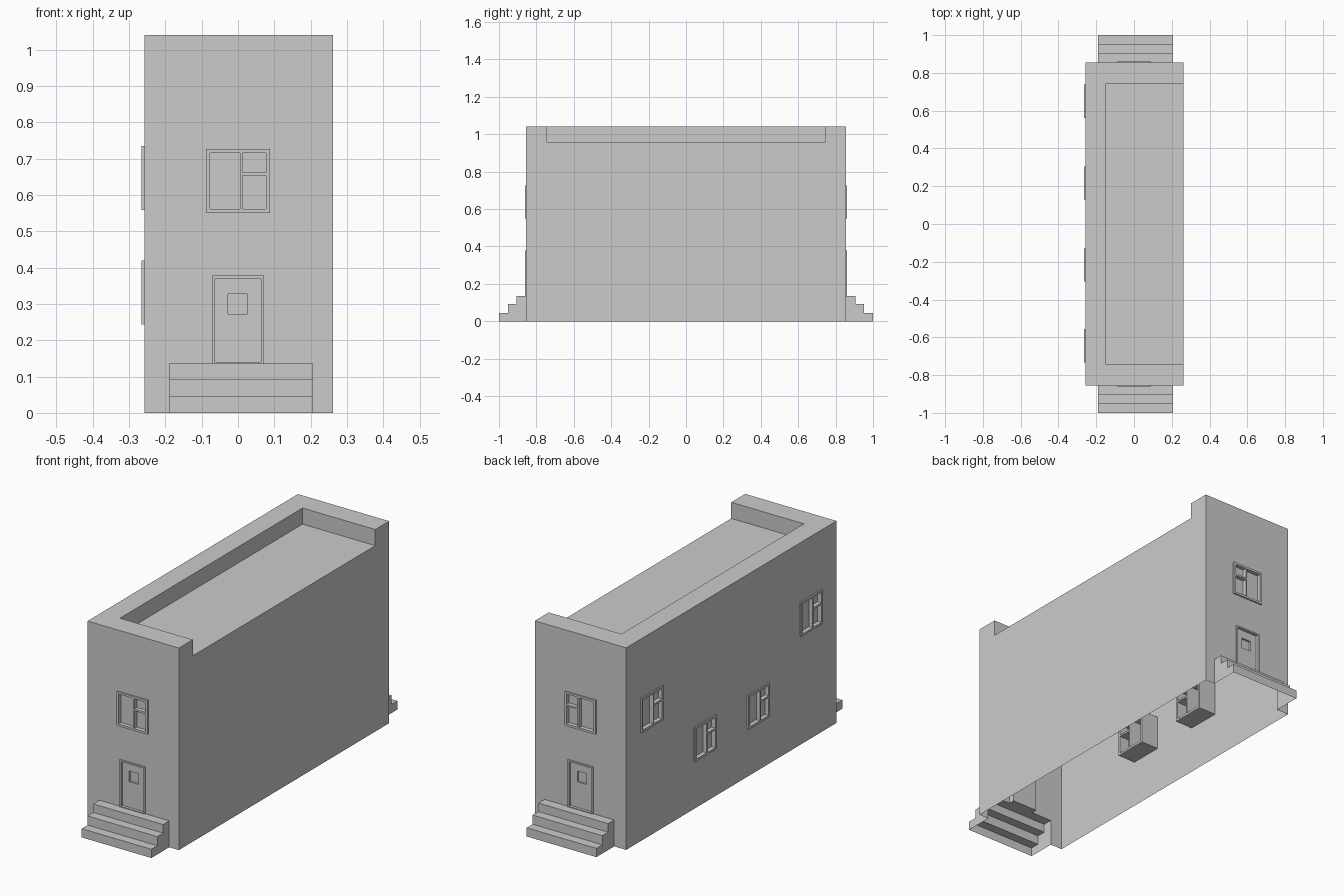
import bpy
import bmesh
from mathutils import Vector

cube = bpy.data.objects.get("Cube")
if cube:
    bpy.data.objects.remove(cube, do_unlink=True)

plaster = bpy.data.materials.new("plain_grey")
plaster.use_nodes = True
GREY = (0.6, 0.6, 0.6, 1)
plaster.diffuse_color = GREY
plaster.node_tree.nodes["Principled BSDF"].inputs["Base Color"].default_value = GREY

# Overall sizes
X0, X1, Y, TOP = -0.258, 0.262, 0.855, 1.04
ROOF_X, ROOF_Y, ROOF_Z = -0.152, 0.742, 0.957
STEP_X0, STEP_X1, STEP_TOP = -0.19, 0.207, 0.136
DOOR = (-0.072, 0.072, STEP_TOP, 0.378)
WIN = 0.088                    # half size of a window
FRONT_WIN_Z = 0.638
SIDE_WINS = [(0.65, 0.647), (0.217, 0.332), (-0.217, 0.332), (-0.645, 0.647)]


def finish(name, bm):
    bmesh.ops.remove_doubles(bm, verts=bm.verts, dist=1e-5)
    mesh = bpy.data.meshes.new(name)
    bm.to_mesh(mesh)
    bm.free()
    mesh.materials.append(plaster)
    obj = bpy.data.objects.new(name, mesh)
    bpy.context.collection.objects.link(obj)
    return obj


def sheet(bm, place, rect, normal, holes=()):
    """Flat sheet with rectangular openings; place(u, v) gives the 3D point."""
    us = sorted({rect[0], rect[1], *[c for h in holes for c in h[:2]]})
    vs = sorted({rect[2], rect[3], *[c for h in holes for c in h[2:]]})
    for a, b in zip(us, us[1:]):
        for c, d in zip(vs, vs[1:]):
            u, v = (a + b) / 2, (c + d) / 2
            if any(h[0] < u < h[1] and h[2] < v < h[3] for h in holes):
                continue
            corners = [(a, c), (b, c), (b, d), (a, d)]
            face = bm.faces.new([bm.verts.new(place(*p)) for p in corners])
            face.normal_update()
            if face.normal.dot(Vector(normal)) < 0:
                face.normal_flip()


def slab(bm, place, rect, outer, inner):
    """Block on a wall: rect in the wall plane, between two depths."""
    verts = [bm.verts.new(place(u, v, w)) for w in (outer, inner)
             for v in rect[2:] for u in rect[:2]]
    quads = [(0, 1, 3, 2), (4, 6, 7, 5), (0, 4, 5, 1),
             (2, 3, 7, 6), (0, 2, 6, 4), (1, 5, 7, 3)]
    faces = [bm.faces.new([verts[i] for i in q]) for q in quads]
    bmesh.ops.recalc_face_normals(bm, faces=faces)


def opening(u, z):
    return (u - WIN, u + WIN, z - WIN, z + WIN)


def window(name, place, u, z):
    bm = bmesh.new()
    w, bar = WIN, 0.011

    def part(a, b, c, d, outer=0.007, inner=-0.1):
        slab(bm, place, (u + a, u + b, z + c, z + d), outer, inner)
    for s in (-1, 1):
        lo, hi = sorted((s * w, s * (w - bar)))
        part(lo, hi, -w, w)
        part(-w + bar, w - bar, lo, hi)
    part(0.006, 0.013, -w + bar, w - bar)           # mullion
    part(0.013, w - bar, 0.015, 0.024)              # transom
    part(-w + bar, w - bar, -w + bar, w - bar, -0.014, -0.022)  # panes
    finish(name, bm)


def door(name, place):
    bm = bmesh.new()
    u0, u1, z0, z1 = DOOR
    t = 0.008
    slab(bm, place, (u0, u0 + t, z0, z1), 0.006, -0.03)
    slab(bm, place, (u1 - t, u1, z0, z1), 0.006, -0.03)
    slab(bm, place, (u0 + t, u1 - t, z1 - t, z1), 0.006, -0.03)
    slab(bm, place, (u0 + t, u1 - t, z0, z0 + t / 2), 0.006, -0.03)
    # Leaf with a small recessed square pane
    pane = (-0.027, 0.026, 0.272, 0.327)
    leaf = (u0 + t, u1 - t, z0 + t / 2, z1 - t)
    normal = place(0, 0, 1) - place(0, 0, 0)
    sheet(bm, lambda u, v: place(u, v, -0.008), leaf, normal, [pane])
    sheet(bm, lambda u, v: place(u, v, -0.03), leaf, -normal, [pane])
    slab(bm, place, pane, -0.018, -0.024)
    for k in (0, 1):
        sheet(bm, lambda v, w: place(pane[k], v, w), (*pane[2:], -0.03, -0.008),
              Vector((1 - 2 * k, 0, 0)))
        sheet(bm, lambda u, w: place(u, pane[2 + k], w), (*pane[:2], -0.03, -0.008),
              Vector((0, 0, 1 - 2 * k)))
    finish(name, bm)


def steps(name, side):
    # Open-bottomed flight of three steps
    bm = bmesh.new()
    profile = [(1.0, 0), (1.0, 0.045), (0.952, 0.045), (0.952, 0.092),
               (0.905, 0.092), (0.905, STEP_TOP), (Y, STEP_TOP)]
    rows = [[bm.verts.new((x, side * y, z)) for y, z in profile]
            for x in (STEP_X0, STEP_X1)]
    for i in range(len(profile) - 1):
        bm.faces.new([rows[0][i], rows[1][i], rows[1][i + 1], rows[0][i + 1]])
    for row in rows:
        bm.faces.new(row + [bm.verts.new((row[0].co.x, side * Y, 0))])
    bmesh.ops.remove_doubles(bm, verts=bm.verts, dist=1e-5)
    bmesh.ops.recalc_face_normals(bm, faces=bm.faces)
    finish(name, bm)


# Front and back ends, mirrored
for label, side in (("front", -1), ("back", 1)):
    def end(u, v, w=0, side=side):
        return Vector((u, side * (Y + w), v))
    bm = bmesh.new()
    stair_gap = (STEP_X0, STEP_X1, 0, STEP_TOP)
    sheet(bm, end, (X0, X1, 0, TOP), (0, side, 0),
          [stair_gap, DOOR, opening(0, FRONT_WIN_Z)])
    finish(label + "_wall", bm)
    window(label + "_window", end, 0, FRONT_WIN_Z)
    door(label + "_door", end)
    steps(label + "_steps", side)


# Long wall with windows; u runs towards the front
def long_side(u, v, w=0):
    return Vector((X0 - w, -u, v))


bm = bmesh.new()
sheet(bm, long_side, (-Y, Y, 0, TOP), (-1, 0, 0),
      [opening(-y, z) for y, z in SIDE_WINS])
finish("right_wall", bm)
for n, (y, z) in enumerate(SIDE_WINS, 1):
    window(f"right_window_{n}", long_side, -y, z)

# Blank long wall, open to the roof at the top
bm = bmesh.new()
sheet(bm, lambda u, v: (X1, u, v), (-Y, Y, 0, TOP), (1, 0, 0),
      [(-ROOF_Y, ROOF_Y, ROOF_Z, TOP)])
finish("left_wall", bm)

# Sunken roof and the parapet around three sides
bm = bmesh.new()
sheet(bm, lambda u, v: (u, v, ROOF_Z), (ROOF_X, X1, -ROOF_Y, ROOF_Y), (0, 0, 1))
finish("roof", bm)
bm = bmesh.new()
sheet(bm, lambda u, v: (u, v, TOP), (X0, X1, -Y, Y), (0, 0, 1),
      [(ROOF_X, X1, -ROOF_Y, ROOF_Y)])
sheet(bm, lambda u, v: (ROOF_X, u, v), (-ROOF_Y, ROOF_Y, ROOF_Z, TOP), (1, 0, 0))
for s in (-1, 1):
    sheet(bm, lambda u, v: (u, s * ROOF_Y, v), (ROOF_X, X1, ROOF_Z, TOP), (0, -s, 0))
finish("parapet", bm)
